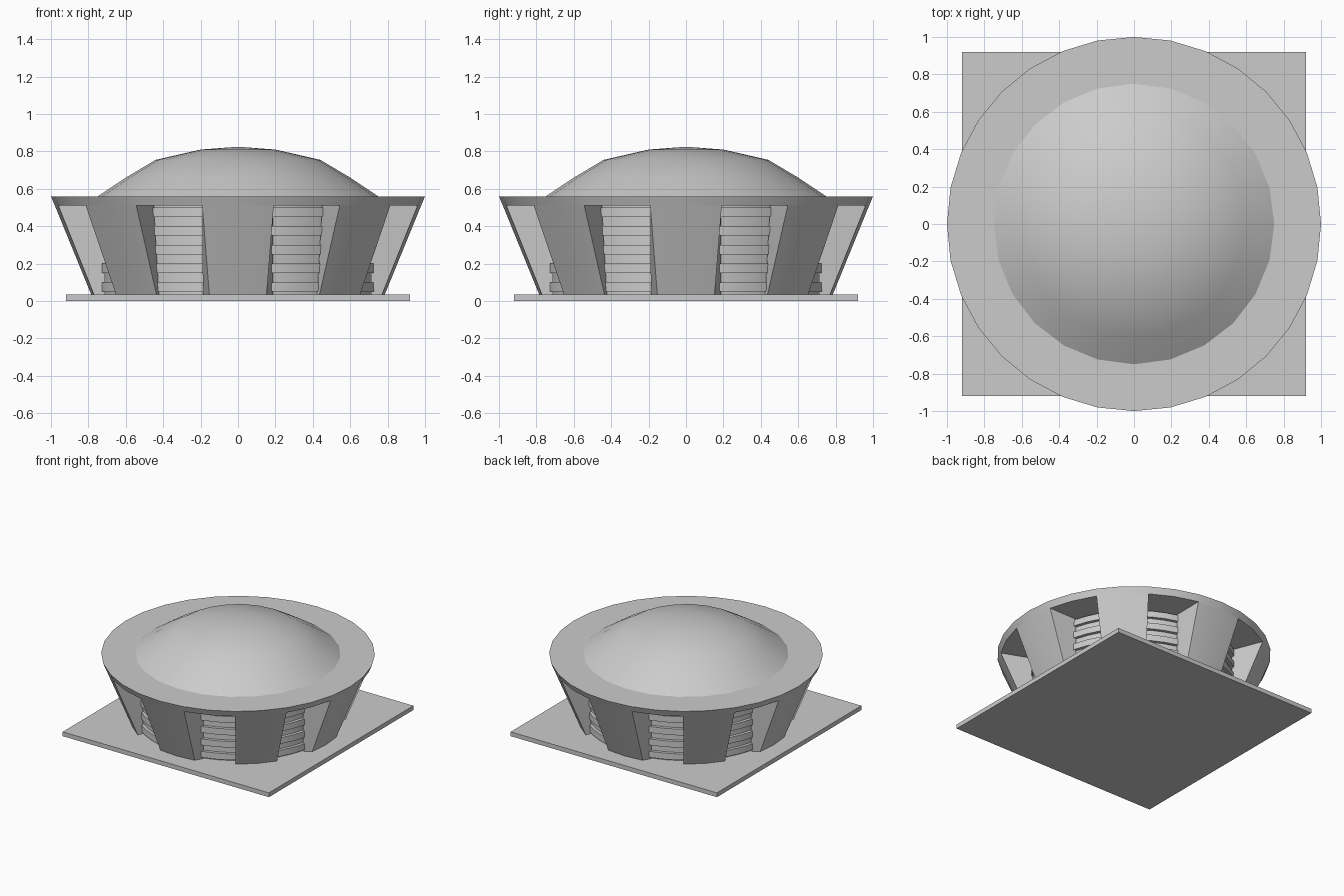
import bpy, bmesh
from math import sin, cos, pi, radians

if "Cube" in bpy.data.objects:
    bpy.data.objects.remove(bpy.data.objects["Cube"])

BASE_TOP, SOFFIT, RIM_TOP = 0.035, 0.51, 0.56
R_BOTTOM, R_TOP, R_DRUM = 0.785, 1.0, 0.75


def finish(name, bm, smooth=None):
    bmesh.ops.recalc_face_normals(bm, faces=bm.faces)
    me = bpy.data.meshes.new(name)
    bm.to_mesh(me)
    bm.free()
    ob = bpy.data.objects.new(name, me)
    bpy.context.collection.objects.link(ob)
    if smooth:
        bpy.ops.object.select_all(action='DESELECT')
        ob.select_set(True)
        bpy.context.view_layer.objects.active = ob
        bpy.ops.object.shade_smooth_by_angle(angle=radians(smooth))
    return ob


def lathe(name, profile, sides, closed=False, smooth=None):
    """Revolve (radius, z) points about z; radius 0 becomes a single point."""
    bm = bmesh.new()
    rings = []
    for r, z in profile:
        if r == 0:
            rings.append([bm.verts.new((0, 0, z))] * sides)
        else:
            rings.append([bm.verts.new((r * cos(2 * pi * i / sides),
                                        r * sin(2 * pi * i / sides), z))
                          for i in range(sides)])
    pairs = list(zip(rings, rings[1:]))
    if closed:
        pairs.append((rings[-1], rings[0]))
    for a, b in pairs:
        for i in range(sides):
            j = (i + 1) % sides
            quad = list(dict.fromkeys((a[i], a[j], b[j], b[i])))
            bm.faces.new(quad)
    return finish(name, bm, smooth)


def panel(name, azimuth, inner_low, inner_high):
    """Leaning wall block: two outer facets, sides running back to the drum."""
    bm = bmesh.new()
    levels = []
    for z, r, inner in ((BASE_TOP, R_BOTTOM, inner_low), (SOFFIT, 0.979, inner_high)):
        pts = [(r, -11.25), (r, 0), (r, 11.25), (0.735, inner), (0.735, -inner)]
        levels.append([bm.verts.new((p * cos(radians(azimuth + a)),
                                     p * sin(radians(azimuth + a)), z)) for p, a in pts])
    low, high = levels
    bm.faces.new(low)
    bm.faces.new(high)
    for i in range(5):
        j = (i + 1) % 5
        bm.faces.new((low[i], low[j], high[j], high[i]))
    return finish(name, bm, 25)


# square ground slab
bm = bmesh.new()
bmesh.ops.create_cube(bm, size=1)
for v in bm.verts:
    v.co = (v.co.x * 1.84, v.co.y * 1.84, (v.co.z + 0.5) * BASE_TOP)
finish("base_slab", bm)

# inner drum with horizontal slat bands
profile = []
for k in range(5):
    z = 0.05 + 0.1 * k
    profile += [(0.725, z), (R_DRUM, z), (R_DRUM, z + 0.05), (0.725, z + 0.05)]
lathe("slatted_drum", [(0.725, BASE_TOP)] + profile + [(0.725, SOFFIT)], 48, smooth=25)

# eight leaning wall panels
for n in range(8):
    if n % 2:
        panel("diagonal_panel", n * 45, 9.9, 7.2)
    else:
        panel("main_panel", n * 45, 14.8, 14.8)

# flat roof rim
lathe("roof_rim", [(0.7, SOFFIT), (0.979, SOFFIT), (R_TOP, RIM_TOP), (0.7, RIM_TOP)],
      32, closed=True, smooth=25)

# shallow dome
lathe("dome", [(0.75, RIM_TOP), (0.6, 0.66), (0.44, 0.755), (0.2, 0.81), (0, 0.825)], 24, smooth=40)
